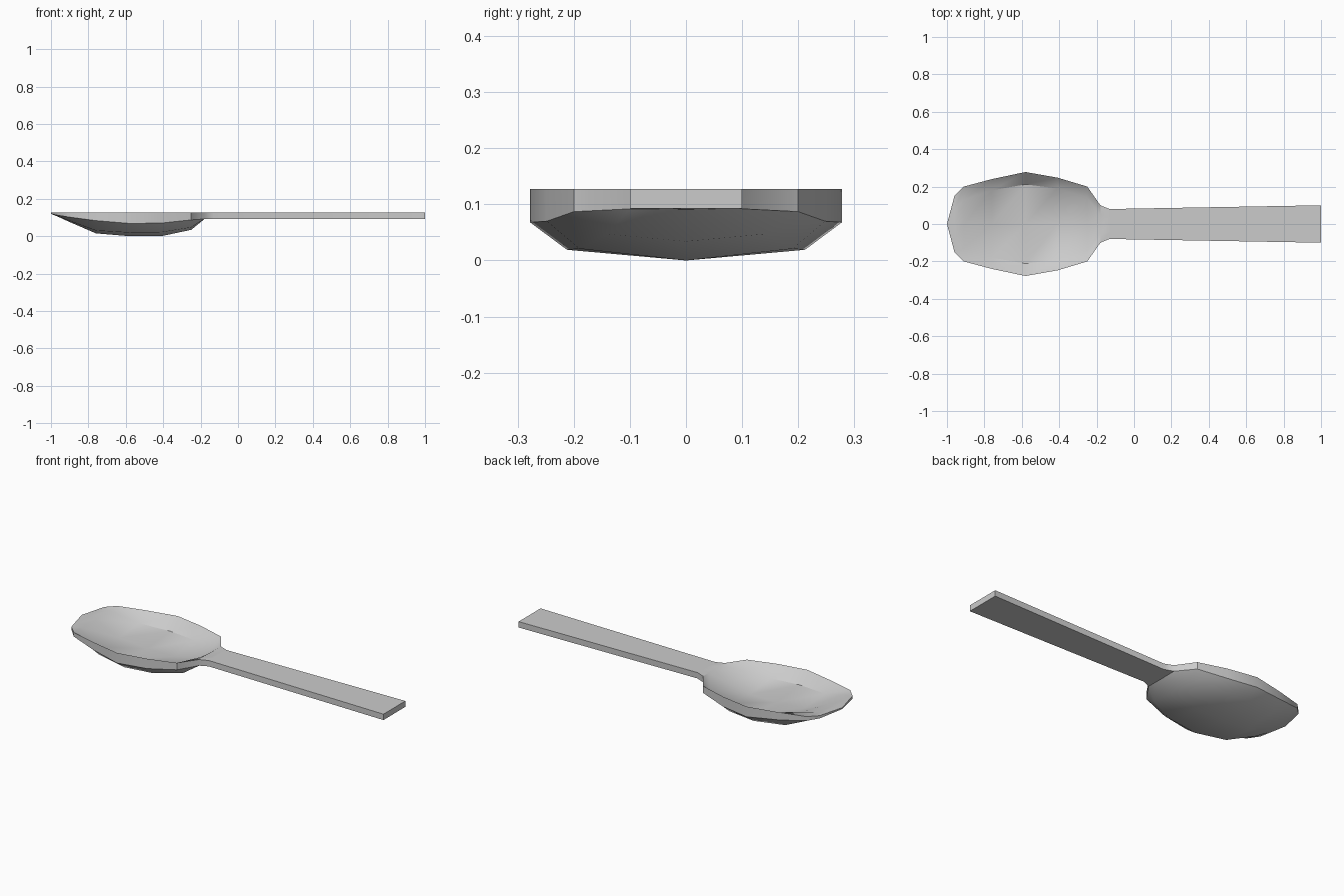
import bpy, bmesh, math

if "Cube" in bpy.data.objects:
    bpy.data.objects.remove(bpy.data.objects["Cube"])

RIM = 0.13     # flat top level of rim and handle
WALL = 0.045   # bowl thickness

# Stations: x, half width, underside z at rim, inner y, underside z inner, underside z centre
stations = [
    (-1.00, 0.000, 0.122, 0.00, 0.122, 0.122),
    (-0.96, 0.150, 0.114, 0.08, 0.108, 0.106),
    (-0.91, 0.200, 0.106, 0.13, 0.088, 0.083),
    (-0.76, 0.240, 0.086, 0.18, 0.033, 0.018),
    (-0.58, 0.278, 0.071, 0.212, 0.022, 0.003),
    (-0.41, 0.248, 0.073, 0.19, 0.024, 0.003),
    (-0.25, 0.200, 0.090, 0.14, 0.050, 0.037),
    (-0.18, 0.100, 0.095, 0.05, 0.095, 0.094),
    (-0.13, 0.080, 0.096, 0.04, 0.096, 0.096),
    (1.00, 0.100, 0.096, 0.05, 0.096, 0.096),
]

# Spoon: closed cross-sections lofted along x
bm = bmesh.new()
rings = []
for x, w, zr, a, za, zc in stations:
    lift = lambda z: min(RIM, z + WALL)
    ys = (-w, -a, 0, a, w)
    top = zip(ys, (RIM, lift(za), lift(zc), lift(za), RIM))
    under = zip(reversed(ys), (zr, za, zc, za, zr))
    rings.append([bm.verts.new((x, y, z)) for y, z in list(top) + list(under)])

for r, s in zip(rings, rings[1:]):
    for i in range(10):
        j = (i + 1) % 10
        bm.faces.new((r[i], r[j], s[j], s[i]))
bm.faces.new(rings[-1])   # handle end

# Close the pointed tip, rest on z = 0
bmesh.ops.remove_doubles(bm, verts=bm.verts, dist=0.0005)
low = min(v.co.z for v in bm.verts)
for v in bm.verts:
    v.co.z -= low
bmesh.ops.recalc_face_normals(bm, faces=bm.faces)

mesh = bpy.data.meshes.new("spoon")
bm.to_mesh(mesh)
bm.free()
spoon = bpy.data.objects.new("spoon", mesh)
bpy.context.collection.objects.link(spoon)
bpy.context.view_layer.objects.active = spoon
spoon.select_set(True)
bpy.ops.object.shade_smooth_by_angle(angle=math.radians(35))
